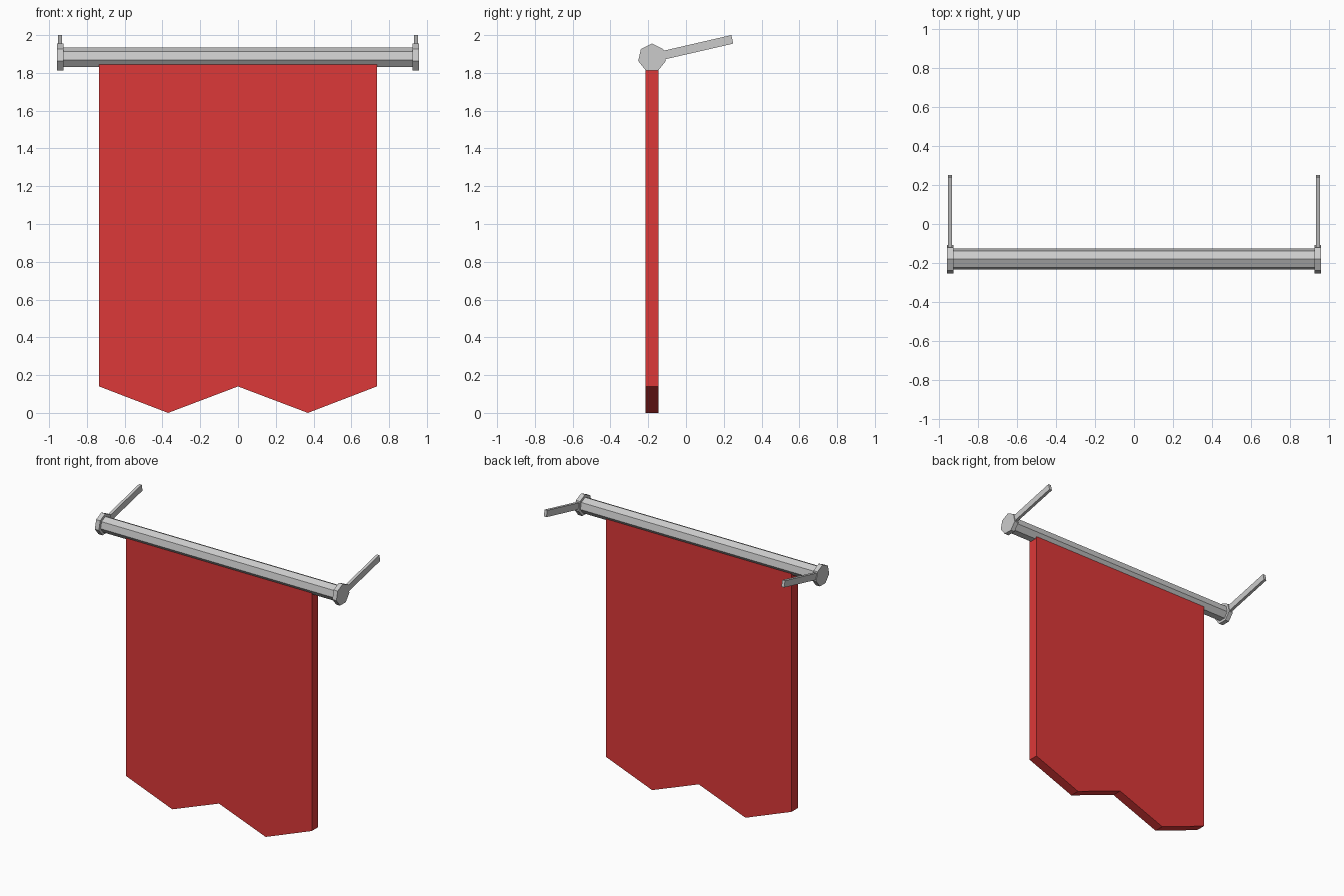
import bpy, bmesh
from math import sin, cos, tau

if "Cube" in bpy.data.objects:
    bpy.data.objects.remove(bpy.data.objects["Cube"])

ROD_Y, ROD_Z = -0.18, 1.88


def prism(name, profile, axis, a, b, mat=None):
    """Extrude a closed 2D profile along x (profile = y,z) or y (profile = x,z)."""
    bm = bmesh.new()
    place = (lambda p: (a, p[0], p[1])) if axis == 'x' else (lambda p: (p[0], a, p[1]))
    face = bm.faces.new([bm.verts.new(place(p)) for p in profile])
    ext = bmesh.ops.extrude_face_region(bm, geom=[face])
    move = (b - a, 0, 0) if axis == 'x' else (0, b - a, 0)
    verts = [g for g in ext['geom'] if isinstance(g, bmesh.types.BMVert)]
    bmesh.ops.translate(bm, verts=verts, vec=move)
    bmesh.ops.recalc_face_normals(bm, faces=bm.faces[:])
    mesh = bpy.data.meshes.new(name)
    bm.to_mesh(mesh)
    bm.free()
    obj = bpy.data.objects.new(name, mesh)
    bpy.context.collection.objects.link(obj)
    if mat:
        mesh.materials.append(mat)
    return obj


def heptagon(r):
    return [(ROD_Y + r * sin(tau * i / 7), ROD_Z + r * cos(tau * i / 7)) for i in range(7)]


red = bpy.data.materials.new("red_cloth")
red.diffuse_color = (0.72, 0.04, 0.04, 1)
red.use_nodes = True
red.node_tree.nodes["Principled BSDF"].inputs["Base Color"].default_value = red.diffuse_color

# Cloth with two pointed tails, top edge tucked into the rod
cloth = [(-0.735, 1.85), (-0.735, 0.14), (-0.37, 0.0), (0, 0.14),
         (0.37, 0.0), (0.735, 0.14), (0.735, 1.85)]
prism("banner_cloth", cloth, 'y', -0.215, -0.145, red)

# Seven-sided hanging rod
prism("rod", heptagon(0.055), 'x', -0.93, 0.93)

# End caps and wall arms, sloping up to the back
arm = [(-0.175, 1.857), (0.25, 1.955), (0.24, 2.0), (-0.185, 1.902)]
for side, s in (("left", -1), ("right", 1)):
    prism(side + "_end_cap", heptagon(0.075), 'x', s * 0.925, s * 0.957)
    prism(side + "_wall_arm", arm, 'x', s * 0.931, s * 0.952)
